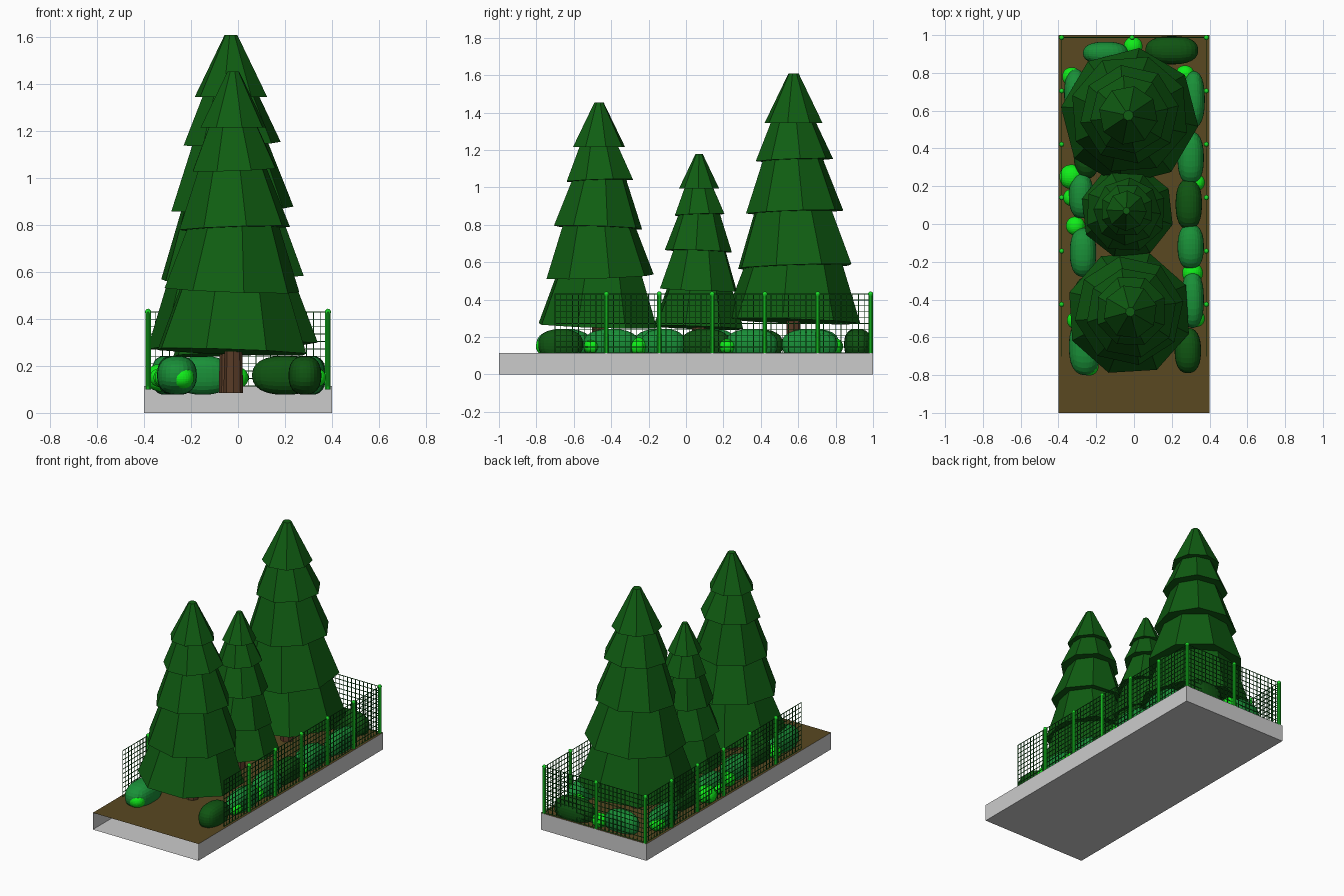
import bpy, bmesh, math, random
from mathutils import Matrix, Vector, Euler

if "Cube" in bpy.data.objects:
    bpy.data.objects.remove(bpy.data.objects["Cube"])

random.seed(4)

def mat(name, c):
    m = bpy.data.materials.new(name)
    m.diffuse_color = (*c, 1)
    m.use_nodes = True
    m.node_tree.nodes["Principled BSDF"].inputs["Base Color"].default_value = m.diffuse_color
    return m

SOIL = mat("soil", (0.10, 0.065, 0.015))
BARK = mat("bark", (0.10, 0.045, 0.02))
NEEDLE = mat("needles", (0.005, 0.11, 0.006))
DARK = mat("dark_leaf", (0.005, 0.09, 0.006))
MID = mat("mid_leaf", (0.01, 0.28, 0.04))
LIGHT = mat("light_leaf", (0.005, 0.85, 0.01))
POST = mat("post_green", (0.01, 0.70, 0.02))
WIRE = mat("wire_green", (0.005, 0.12, 0.01))

def finish(bm, name, m=None):
    me = bpy.data.meshes.new(name)
    bm.to_mesh(me)
    bm.free()
    ob = bpy.data.objects.new(name, me)
    bpy.context.collection.objects.link(ob)
    if m:
        me.materials.append(m)
    return ob

def box(bm, lo, hi):
    lo, hi = Vector(lo), Vector(hi)
    mx = Matrix.Translation((lo + hi) / 2) @ Matrix.Diagonal((*(hi - lo), 1))
    return bmesh.ops.create_cube(bm, size=1, matrix=mx)["verts"]

TOP = 0.115

# planter tray: walls on three sides, open at the front, soil sheet on top
bm = bmesh.new()
box(bm, (-0.4, -1, 0), (0.4, 1, TOP))
bm.normal_update()
gone = [f for f in bm.faces if f.normal.z > 0.5 or f.normal.y < -0.5]
bmesh.ops.delete(bm, geom=gone, context="FACES")
finish(bm, "planter_tray")
bm = bmesh.new()
bmesh.ops.create_grid(bm, x_segments=1, y_segments=1, size=1,
                      matrix=Matrix.Translation((0, 0, TOP)) @ Matrix.Diagonal((0.4, 1, 1, 1)))
finish(bm, "soil", SOIL)

# fir trees: (bottom height, top height, bottom radius, top radius) per tier, normalised
TIERS = [(0.0, 0.29, 1.0, 0.64), (0.22, 0.50, 0.87, 0.52), (0.44, 0.70, 0.72, 0.38),
         (0.65, 0.86, 0.57, 0.24), (0.80, 1.0, 0.43, 0.075)]

def tree(name, x, y, z0, z1, r, turn):
    h = z1 - z0
    bm = bmesh.new()
    for i, (a, b, ra, rb) in enumerate(TIERS):
        tilt = 0 if i == 4 else math.radians(2.0)
        ang = math.radians(turn) + (random.uniform(-0.35, 0.35) if i else 0)
        mx = (Matrix.Translation((x, y, z0 + h * (a + b) / 2))
              @ Euler((tilt * random.choice((-1, 1)), tilt * random.choice((-1, 1)), 0)).to_matrix().to_4x4()
              @ Matrix.Rotation(ang, 4, "Z"))
        bmesh.ops.create_cone(bm, cap_ends=True, segments=8, radius1=ra * r, radius2=rb * r,
                              depth=h * (b - a), matrix=mx)
    finish(bm, name + "_needles", NEEDLE)
    bm = bmesh.new()
    bmesh.ops.create_cone(bm, cap_ends=True, segments=8, radius1=0.042, radius2=0.036, depth=0.26,
                          matrix=Matrix.Translation((x, y, 0.215)))
    finish(bm, name + "_trunk", BARK)

tree("front_tree", -0.02, -0.465, 0.26, 1.455, 0.335, -64)
tree("middle_tree", -0.04, 0.07, 0.25, 1.18, 0.25, -61)
tree("back_tree", -0.03, 0.575, 0.285, 1.61, 0.367, -8)

# bushes: rounded blocks (x, y, z, half sizes)
def bush(name, c, s, m, p=2.4):
    bm = bmesh.new()
    bmesh.ops.create_cube(bm, size=2)
    bmesh.ops.subdivide_edges(bm, edges=bm.edges[:], cuts=6, use_grid_fill=True)
    for v in bm.verts:
        v.co = Vector([math.tan(q * math.pi / 4) for q in v.co])
        v.co /= sum(abs(q) ** p for q in v.co) ** (1 / p)
        v.co = Vector([a * b + d for a, b, d in zip(v.co, s, c)])
    finish(bm, name, m)

BIG = [(0.285, -0.67, 0.07, 0.12, DARK), (0.31, -0.40, 0.06, 0.15, MID),
       (0.30, -0.12, 0.07, 0.12, MID), (0.29, 0.105, 0.07, 0.135, DARK),
       (0.30, 0.35, 0.07, 0.14, MID), (0.315, 0.66, 0.06, 0.15, MID),
       (-0.15, 0.905, 0.12, 0.06, MID), (0.20, 0.92, 0.14, 0.075, DARK),
       (-0.31, 0.69, 0.06, 0.13, MID), (-0.25, 0.38, 0.07, 0.14, DARK),
       (-0.28, 0.15, 0.065, 0.12, MID), (-0.27, -0.15, 0.07, 0.13, MID),
       (-0.26, -0.65, 0.085, 0.15, MID), (-0.25, -0.40, 0.07, 0.12, DARK)]
for i, (x, y, rx, ry, m) in enumerate(BIG):
    bush(f"bush_{i + 1}", (x, y, 0.16), (rx, ry, 0.083), m)
SMALL = [(0.31, -0.26, 0.055), (0.33, -0.50, 0.045), (0.27, 0.79, 0.05), (0.33, 0.22, 0.045),
         (-0.005, 0.94, 0.05), (-0.33, 0.78, 0.05), (-0.33, 0.25, 0.065), (-0.33, 0.14, 0.045),
         (-0.31, -0.01, 0.05), (-0.31, -0.51, 0.045), (-0.24, -0.75, 0.053)]
for i, (x, y, r) in enumerate(SMALL):
    bush(f"small_bush_{i + 1}", (x, y, 0.15), (r, r, r * 0.9), LIGHT, 2.1)

# fence posts with domed tops
def post(name, x, y):
    bm = bmesh.new()
    r, zt = 0.012, 0.43
    bmesh.ops.create_cone(bm, cap_ends=True, segments=10, radius1=r, radius2=r, depth=zt - 0.1,
                          matrix=Matrix.Translation((x, y, (zt + 0.1) / 2)))
    bmesh.ops.create_uvsphere(bm, u_segments=10, v_segments=6, radius=r * 1.15,
                              matrix=Matrix.Translation((x, y, zt)))
    finish(bm, name, POST)

for side, sx in (("left", -1), ("right", 1)):
    for i in range(6):
        post(f"{side}_post_{i + 1}", sx * 0.383, 0.987 - i * 0.2825)
post("back_post", -0.01, 0.987)

# wire mesh panels
def mesh_panel(name, a, b, n):
    a, b = Vector((*a, 0)), Vector((*b, 0))
    t = Vector((0.0018,) * 3)
    z0, z1, rows = 0.115, 0.43, 11
    bm = bmesh.new()
    for i in range(n + 1):
        p = a.lerp(b, i / n)
        box(bm, p - t + Vector((0, 0, z0)), p + t + Vector((0, 0, z1)))
    for i in range(rows):
        z = Vector((0, 0, z0 + (z1 - z0) * i / (rows - 1)))
        box(bm, a - t + z, b + t + z)
    finish(bm, name, WIRE)

mesh_panel("left_mesh", (-0.383, -0.70), (-0.383, 0.985), 54)
mesh_panel("right_mesh", (0.383, -0.70), (0.383, 0.985), 54)
mesh_panel("back_mesh", (-0.383, 0.987), (0.383, 0.987), 25)
